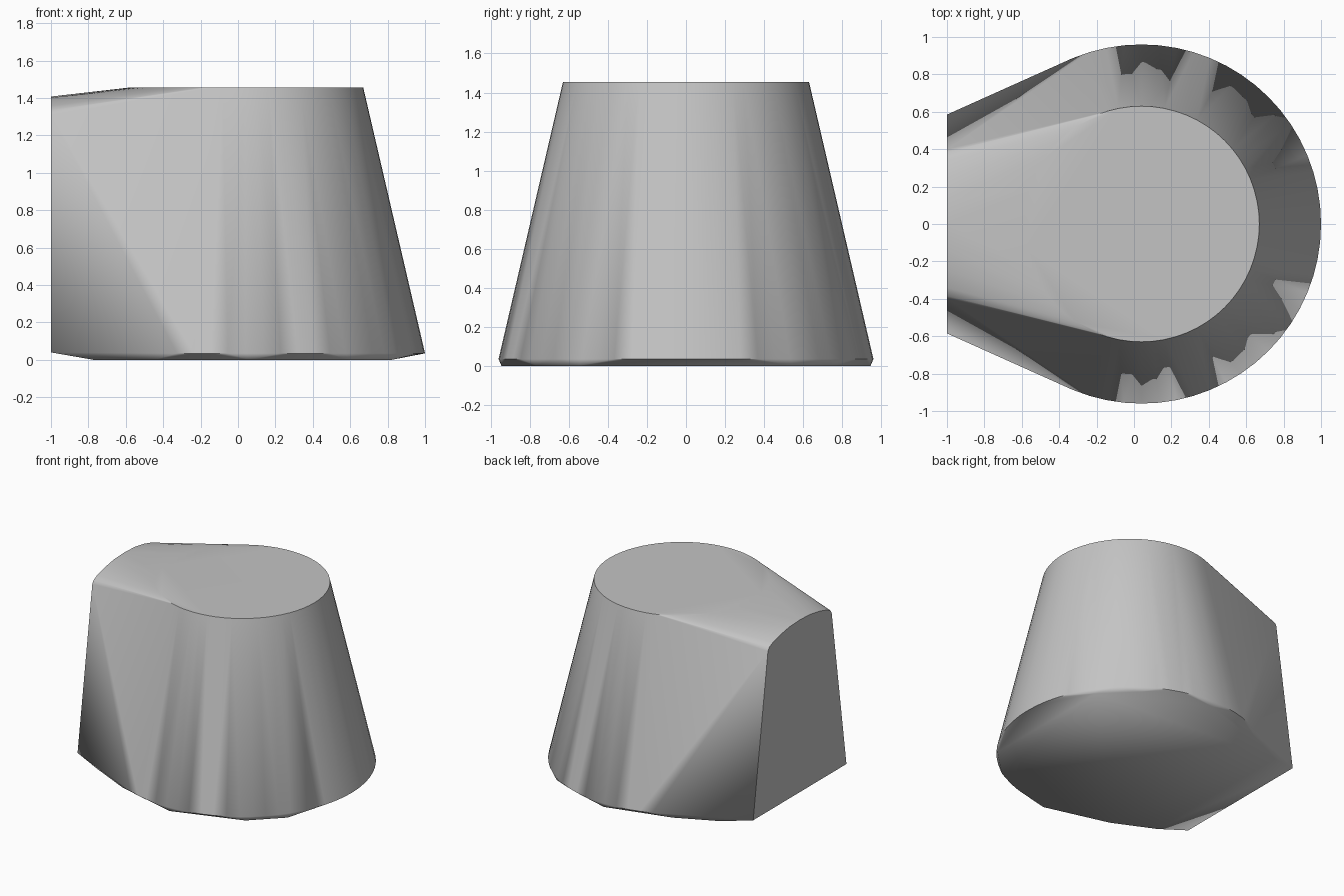
import bpy, bmesh
from math import cos, sin, pi, radians

cube = bpy.data.objects.get("Cube")
if cube:
    bpy.data.objects.remove(cube, do_unlink=True)

grey = bpy.data.materials.new("plain grey")
grey.use_nodes = True
colour = (0.55, 0.55, 0.55, 1)
grey.diffuse_color = colour
grey.node_tree.nodes["Principled BSDF"].inputs["Base Color"].default_value = colour

bm = bmesh.new()


def ring(radius, z, count=64):
    for i in range(count):
        a = 2 * pi * i / count
        bm.verts.new((0.04 + radius * cos(a), radius * sin(a), z))


def mirrored(points):
    for x, y, z in points:
        for side in ((1, -1) if y else (1,)):
            bm.verts.new((x, side * y, z))


# Tapered round body
ring(0.63, 1.455)
ring(0.96, 0.035)

# Flat end with an arched top
mirrored([(-1, 0.585, 0.04), (-1, 0.40, 1.31), (-1, 0.385, 1.335),
          (-1, 0.34, 1.357), (-1, 0.25, 1.382), (-1, 0.13, 1.402), (-1, 0, 1.408)])

# Coarse faceted underside
mirrored([(0.82, 0.55, 0), (0.6, 0.765, 0), (0.06, 0.945, 0),
          (-0.45, 0.81, 0), (-0.77, 0.66, 0)])

# Skin over all the sections
hull = bmesh.ops.convex_hull(bm, input=bm.verts[:])
loose = {g for g in hull["geom_interior"] + hull["geom_unused"]
         if isinstance(g, bmesh.types.BMVert)}
bmesh.ops.delete(bm, geom=list(loose), context="VERTS")
bmesh.ops.dissolve_limit(bm, angle_limit=radians(0.3), verts=bm.verts[:], edges=bm.edges[:])
bmesh.ops.recalc_face_normals(bm, faces=bm.faces[:])

mesh = bpy.data.meshes.new("tapered_block")
bm.to_mesh(mesh)
bm.free()
mesh.materials.append(grey)
block = bpy.data.objects.new("tapered_block", mesh)
bpy.context.collection.objects.link(block)

bpy.context.view_layer.objects.active = block
block.select_set(True)
bpy.ops.object.shade_smooth_by_angle(angle=radians(50))
